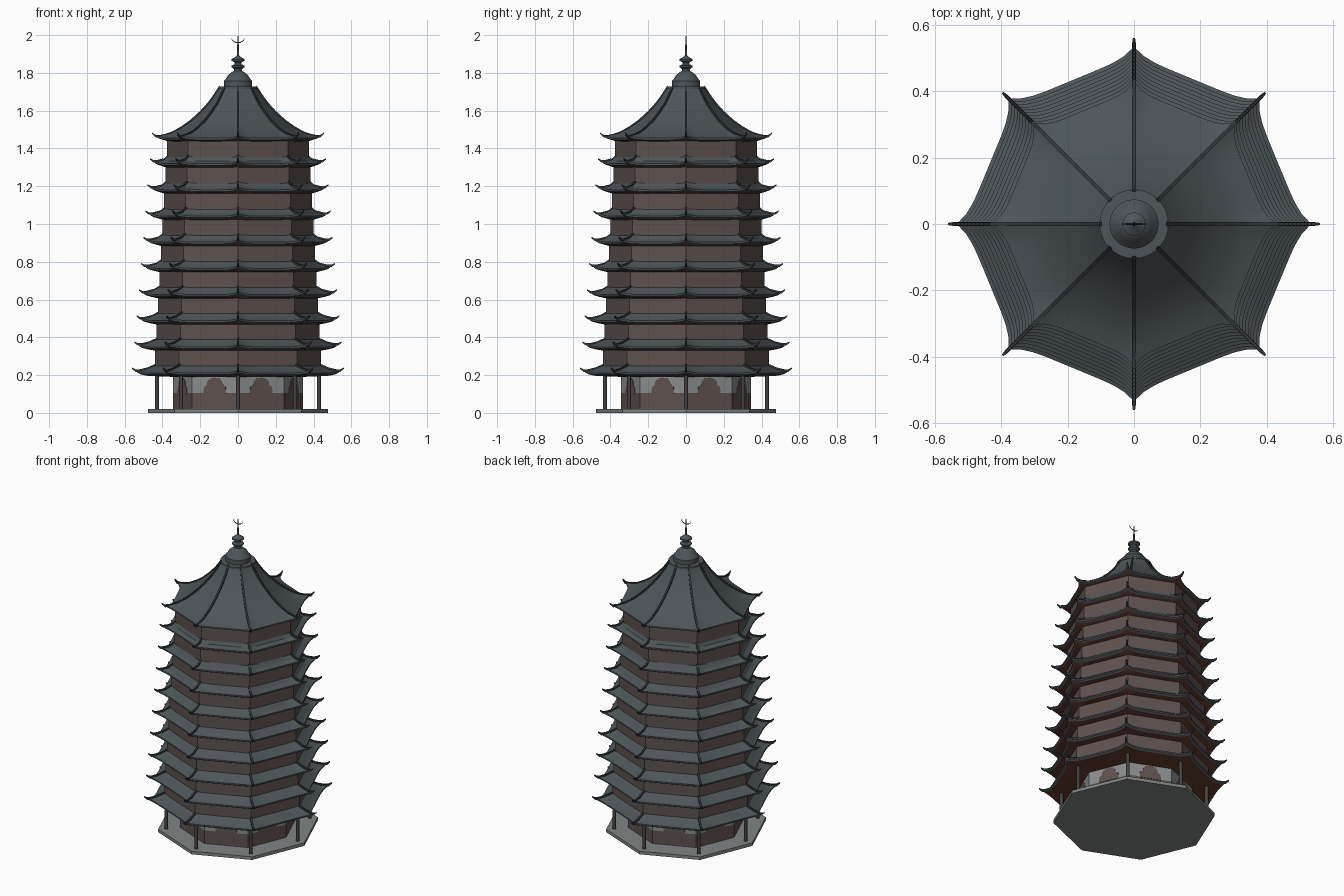
import bpy, bmesh, math
from mathutils import Matrix, Vector

if "Cube" in bpy.data.objects:
    bpy.data.objects.remove(bpy.data.objects["Cube"])

def mat(name, r, g, b):
    m = bpy.data.materials.new(name)
    m.diffuse_color = (r, g, b, 1)
    m.use_nodes = True
    m.node_tree.nodes["Principled BSDF"].inputs["Base Color"].default_value = m.diffuse_color
    return m

SLATE = mat("slate_tile", 0.075, 0.092, 0.100)
RIDGE = mat("dark_ridge", 0.032, 0.038, 0.042)
WALL = mat("brown_wall", 0.112, 0.083, 0.077)
SOFFIT = mat("red_brown_soffit", 0.130, 0.045, 0.028)
PLASTER = mat("light_grey_plaster", 0.255, 0.270, 0.270)
STONE = mat("grey_stone", 0.220, 0.235, 0.232)
POST = mat("dark_post", 0.060, 0.052, 0.052)

def finish(bm, name, mats, smooth=True):
    bmesh.ops.recalc_face_normals(bm, faces=bm.faces)
    me = bpy.data.meshes.new(name)
    bm.to_mesh(me)
    bm.free()
    for m in mats:
        me.materials.append(m)
    if smooth:
        for p in me.polygons:
            p.use_smooth = True
        me.set_sharp_from_angle(angle=math.radians(22))
    ob = bpy.data.objects.new(name, me)
    bpy.context.collection.objects.link(ob)
    return ob

def loft(name, profile, mats, n=8, seg=1, closed=False, caps=False, bands=None, smooth=True):
    """Stack n-sided rings (radius, height, corner flare); bands = material per strip."""
    bm = bmesh.new()
    rings = []
    for r, z, *f in profile:
        f = f[0] if f else 0
        ring = []
        for k in range(n):
            a, b = [Vector((math.cos(t), math.sin(t), 0)) for t in
                    (2 * math.pi * k / n, 2 * math.pi * (k + 1) / n)]
            for s in range(seg):
                t = s / seg
                u = abs(2 * t - 1) ** 6 * f
                p = a.lerp(b, t) * (r + 0.024 * u)
                ring.append(bm.verts.new((p.x, p.y, z + 0.012 * u)))
        rings.append(ring)
    pairs = list(zip(rings, rings[1:]))
    if closed:
        pairs.append((rings[-1], rings[0]))
    for j, (lo, hi) in enumerate(pairs):
        for i in range(len(lo)):
            k = (i + 1) % len(lo)
            fc = bm.faces.new((lo[i], lo[k], hi[k], hi[i]))
            fc.material_index = bands[j] if bands else 0
    if caps:
        bm.faces.new(rings[0])
        bm.faces.new(rings[-1])
    return finish(bm, name, mats, smooth)

def ridges(name, path, w, h):
    """Eight tapered bars following a (radius, height) path over the corners."""
    bm = bmesh.new()
    for k in range(8):
        rot = Matrix.Rotation(k * math.pi / 4, 3, 'Z')
        prev = None
        for i, (r, z) in enumerate(path):
            s = 0.55 if i == len(path) - 1 else 1
            q = [bm.verts.new(rot @ Vector((r, y * w * s / 2, z + d * h * s / 2)))
                 for y, d in ((-1, -1), (1, -1), (1, 1), (-1, 1))]
            if prev:
                for a in range(4):
                    b = (a + 1) % 4
                    bm.faces.new((prev[a], prev[b], q[b], q[a]))
            else:
                bm.faces.new(q)
            prev = q
        bm.faces.new(prev)
    finish(bm, name, [RIDGE], False)

STEP = 0.1386
def base_z(i): return 0.19 + STEP * i
def wall_r(i): return 0.345 if i == 0 else 0.44 - 0.0081 * (i - 1)
def tip_r(i): return 0.56 - 0.0117 * i

# Platform and ground floor
loft("platform", [(0.476, 0), (0.476, 0.02)], [STONE], caps=True, smooth=False)
loft("ground_floor_wall", [(0.345, 0.02), (0.345, 0.105), (0.345, 0.2)],
     [WALL, PLASTER], bands=[0, 1], smooth=False)

# Arched door tops on each ground floor face
half = [(0.065, 0.10), (0.062, 0.137), (0.045, 0.147), (0.043, 0.165), (0.028, 0.18), (0.0, 0.187)]
outline = half + [(-x, z) for x, z in half[-2::-1]]
bm = bmesh.new()
for k in range(8):
    rot = Matrix.Rotation((k + 0.5) * math.pi / 4, 3, 'Z')
    d = 0.345 * math.cos(math.pi / 8)
    back, front = [[bm.verts.new(rot @ Vector((d + o, x, z))) for x, z in outline]
                   for o in (-0.002, 0.003)]
    bm.faces.new(front)
    for i in range(len(outline)):
        j = (i + 1) % len(outline)
        bm.faces.new((back[i], back[j], front[j], front[i]))
finish(bm, "door_arches", [WALL], False)

# Porch posts
bm = bmesh.new()
for k in range(8):
    a = k * math.pi / 4
    bmesh.ops.create_cone(bm, cap_ends=True, segments=12, radius1=0.011, radius2=0.011, depth=0.19,
        matrix=Matrix.Translation((0.428 * math.cos(a), 0.428 * math.sin(a), 0.105)))
finish(bm, "porch_posts", [POST])

# Storeys: skirt roof, corner ridges and wall above
for i in range(9):
    z, re, rw = base_z(i), tip_r(i) - 0.05, wall_r(i + 1)
    loft(f"skirt_roof_{i + 1}",
         [(wall_r(i) - 0.005, z), (re - 0.012, z + 0.005, 0.9), (re, z + 0.012, 1),
          (re, z + 0.021, 1), (re - 0.03, z + 0.034, 0.5), (rw - 0.005, z + 0.062)],
         [SOFFIT, SLATE], seg=12, bands=[0, 1, 1, 1, 1])
    t = tip_r(i)
    ridges(f"skirt_ridges_{i + 1}",
           [(rw - 0.005, z + 0.064), (t - 0.08, z + 0.044), (t - 0.04, z + 0.034),
            (t - 0.018, z + 0.034), (t, z + 0.046)], 0.012, 0.013)
    loft(f"storey_wall_{i + 1}", [(rw, z + 0.05), (rw, base_z(i + 1) + 0.004)], [WALL], smooth=False)

# Main concave roof
z, re = base_z(9), tip_r(9) - 0.05
loft("main_roof",
     [(wall_r(9) - 0.005, z), (re - 0.012, z + 0.003, 0.9), (re, z + 0.008, 1), (re, z + 0.017, 1),
      (0.35, 1.475, 0.4), (0.30, 1.506, 0.1), (0.25, 1.543), (0.20, 1.589),
      (0.16, 1.633), (0.13, 1.674), (0.10, 1.724)],
     [SOFFIT, SLATE], seg=12, bands=[0] + [1] * 9)
ridges("main_roof_ridges",
       [(0.098, 1.727), (0.13, 1.677), (0.16, 1.636), (0.20, 1.592), (0.25, 1.546), (0.30, 1.51),
        (0.35, 1.482), (0.40, 1.466), (0.435, 1.464), (0.455, 1.48)], 0.011, 0.014)

# Turned finial with spike
loft("finial", [(0.104, 1.715), (0.104, 1.727), (0.074, 1.729), (0.074, 1.758), (0.066, 1.766),
                (0.054, 1.786), (0.036, 1.802), (0.022, 1.81), (0.021, 1.82), (0.034, 1.83),
                (0.034, 1.838), (0.019, 1.846), (0.019, 1.856), (0.035, 1.864), (0.035, 1.872),
                (0.016, 1.884), (0.006, 1.892), (0.004, 1.95), (0.001, 2.0)],
     [SLATE], n=32, caps=True)

# Crescent on the spike
cu = bpy.data.curves.new("crescent", 'CURVE')
cu.dimensions = '3D'
cu.bevel_depth = 0.003
cu.bevel_resolution = 1
sp = cu.splines.new('POLY')
sp.points.add(16)
for i, p in enumerate(sp.points):
    a = math.radians(190 + 160 * i / 16)
    p.co = (0.036 * math.cos(a), 0, 1.99 + 0.03 * math.sin(a), 1)
    p.radius = 0.25 + 0.75 * math.sin(math.pi * i / 16)
cu.materials.append(RIDGE)
bpy.context.collection.objects.link(bpy.data.objects.new("crescent", cu))
